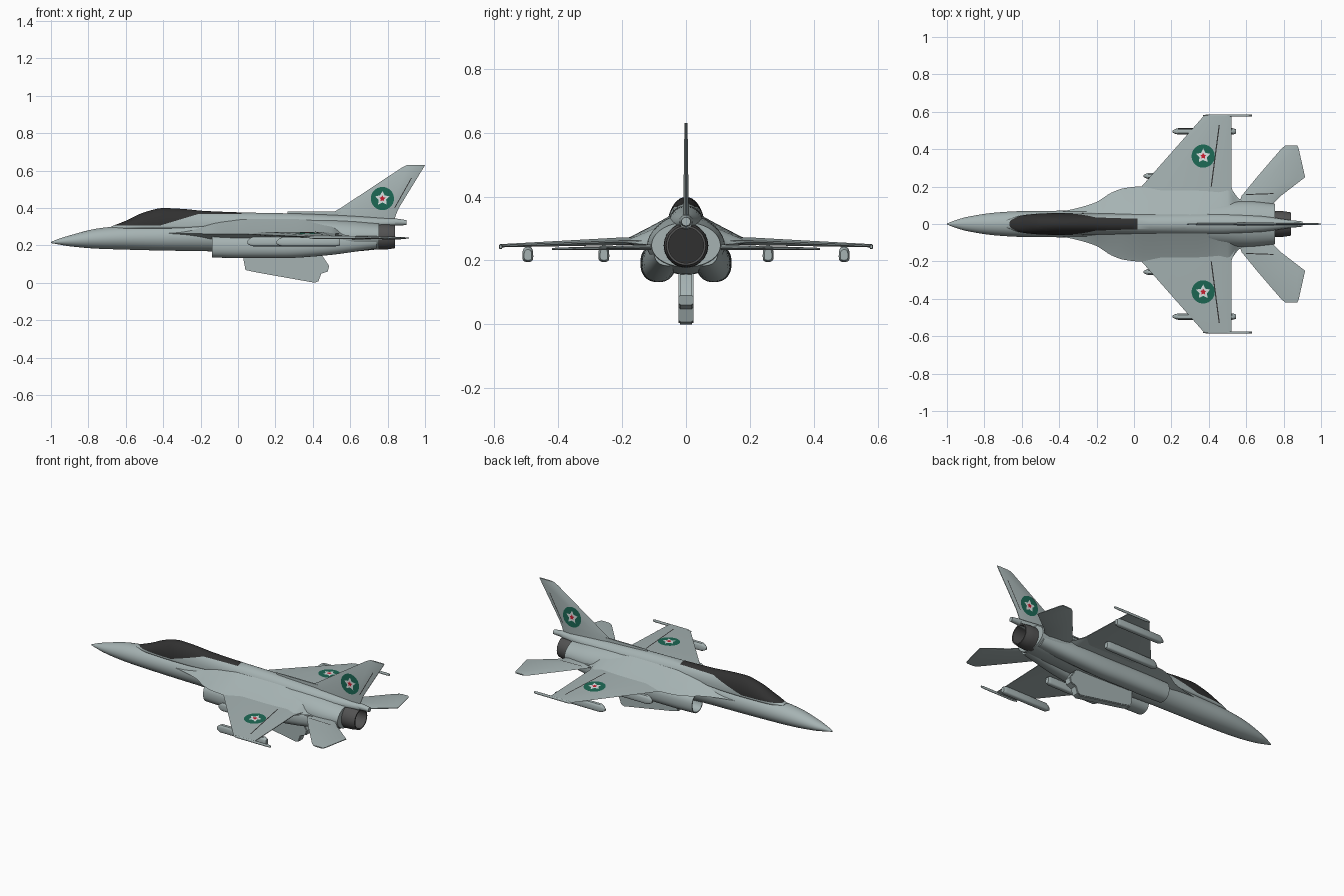
import bpy, bmesh, math
from mathutils import Matrix, Vector

if "Cube" in bpy.data.objects:
    bpy.data.objects.remove(bpy.data.objects["Cube"])


def material(name, rgb):
    m = bpy.data.materials.new(name)
    m.diffuse_color = (*rgb, 1)
    m.use_nodes = True
    m.node_tree.nodes["Principled BSDF"].inputs["Base Color"].default_value = m.diffuse_color
    return m


GREY = material("airframe_grey", (0.38, 0.45, 0.45))
DARK = material("canopy_dark", (0.03, 0.03, 0.03))
METAL = material("nozzle_metal", (0.085, 0.085, 0.085))
GREEN = material("roundel_green", (0.012, 0.14, 0.09))
WHITE = material("roundel_white", (0.7, 0.75, 0.75))
RED = material("roundel_red", (0.6, 0.012, 0.03))


def finish(name, bm, mats, mirror=False, recalc=True):
    if recalc:
        bmesh.ops.recalc_face_normals(bm, faces=bm.faces)
    me = bpy.data.meshes.new(name)
    bm.to_mesh(me)
    bm.free()
    for m in mats:
        me.materials.append(m)
    ob = bpy.data.objects.new(name, me)
    bpy.context.collection.objects.link(ob)
    if mirror:
        mod = ob.modifiers.new("mirror", 'MIRROR')
        mod.use_axis = (False, True, False)
        mod.use_clip = False
    return ob


def skin(bm, rings):
    """Join rings of points into a closed, capped tube."""
    rows = [[bm.verts.new(p) for p in r] for r in rings]
    n = len(rows[0])
    for a, b in zip(rows, rows[1:]):
        for i in range(n):
            j = (i + 1) % n
            bm.faces.new((a[i], a[j], b[j], b[i]))
    first, last = bm.faces.new(rows[0]), bm.faces.new(rows[-1])
    bmesh.ops.recalc_face_normals(bm, faces=bm.faces)
    return first, last


def refine(st, steps):
    """Monotone smooth interpolation between stations along x."""
    def slope(i, k):
        sec = [(st[j + 1][k] - st[j][k]) / (st[j + 1][0] - st[j][0])
               for j in (i - 1, i) if 0 <= j < len(st) - 1]
        if len(sec) == 1:
            return sec[0]
        a, b = sec
        return 0 if a * b <= 0 else 2 * a * b / (a + b)
    out = []
    for i in range(len(st) - 1):
        p, q = st[i], st[i + 1]
        d = q[0] - p[0]
        for s in range(steps):
            t = s / steps
            h = t * t * (3 - 2 * t)
            out.append([p[0] + d * t] + [
                p[k] * (1 - h) + q[k] * h + d * (t * (1 - t) ** 2 * slope(i, k)
                                                 - t * t * (1 - t) * slope(i + 1, k))
                for k in range(1, len(p))])
    return out + [list(st[-1])]


def loft(stations, p=2.0, n=36, steps=5):
    """Stations are (x, y centre, z centre, half width, height up, height down)."""
    def power(v):
        return math.copysign(abs(v) ** (2 / p), v) if abs(v) > 1e-6 else 0
    rings = []
    for x, cy, cz, w, up, down in refine(stations, steps):
        ring = []
        for i in range(n):
            a = 2 * math.pi * i / n
            s = power(math.sin(a))
            ring.append((x, cy + w * power(math.cos(a)), cz + s * (up if s > 0 else down)))
        rings.append(ring)
    bm = bmesh.new()
    return (bm, *skin(bm, rings))


def hollow(bm, cap, rim, depth):
    """Open up an end cap into a recess with a dark floor."""
    bmesh.ops.inset_region(bm, faces=[cap], thickness=rim)
    new = bmesh.ops.extrude_discrete_faces(bm, faces=[cap])["faces"][0]
    bmesh.ops.translate(bm, verts=new.verts, vec=(depth, 0, 0))
    new.material_index = 1


def airfoil(name, sections, upright=False, mirror=False):
    """Sections are (span, leading x, trailing x, offset, half thickness)."""
    rings = []
    for span, le, te, off, t in sections:
        prof = [(0, 0), (.25, t), (.85, t), (1, .002), (1, -.002), (.85, -t), (.25, -t)]
        pts = [(le + (te - le) * u, off + v) for u, v in prof]
        rings.append([(x, v, span) if upright else (x, span, v) for x, v in pts])
    bm = bmesh.new()
    skin(bm, rings)
    return finish(name, bm, [GREY], mirror)


# Forward and centre fuselage
bm, _, _ = loft([(-1, 0, .215, .003, .003, .003), (-.96, 0, .219, .018, .015, .014),
                 (-.9, 0, .224, .036, .029, .029), (-.75, 0, .235, .06, .055, .053),
                 (-.6, 0, .24, .069, .065, .063), (-.4, 0, .242, .071, .07, .07),
                 (-.15, 0, .245, .076, .085, .077), (.1, 0, .245, .09, .1, .085),
                 (.4, 0, .245, .115, .1, .09), (.6, 0, .245, .122, .09, .08),
                 (.755, 0, .247, .108, .072, .068)])
finish("fuselage", bm, [GREY])

# Canopy running into the spine; glass area is cut in and coloured dark
bm, _, _ = loft([(-.68, 0, .295, .02, .005, .01), (-.6, 0, .298, .046, .033, .02),
                 (-.5, 0, .3, .056, .077, .02), (-.4, 0, .3, .059, .099, .02),
                 (-.3, 0, .3, .058, .095, .02), (-.18, 0, .305, .056, .079, .02),
                 (.02, 0, .31, .056, .066, .02), (.4, 0, .315, .056, .052, .02),
                 (.65, 0, .315, .045, .04, .02), (.84, 0, .32, .02, .022, .018)], steps=6)
for co, no in (((0, 0, .305), (0, 0, 1)), ((-.42, 0, .305), (-.3, 0, 1)),
               ((0, 0, .367), (0, 0, 1)), ((.02, 0, 0), (1, 0, 0))):
    bmesh.ops.bisect_plane(bm, geom=bm.verts[:] + bm.edges[:] + bm.faces[:],
                           plane_co=co, plane_no=no)
for f in bm.faces:
    c = f.calc_center_median()
    edge = max(.305, min(.305 + .3 * (c.x + .42), .367))
    f.material_index = int(c.x < .02 and c.z > edge)
finish("canopy_and_spine", bm, [GREY, DARK])

# Blended strakes with concave cross-section
bm, _, _ = loft([(-.42, 0, .264, .06, .02, .02), (-.3, 0, .263, .086, .04, .03),
                 (-.2, 0, .262, .118, .07, .05), (-.12, 0, .261, .168, .09, .06),
                 (-.05, 0, .26, .192, .1, .06), (.05, 0, .26, .202, .11, .06),
                 (.3, 0, .26, .205, .11, .06), (.5, 0, .257, .202, .09, .05),
                 (.57, 0, .25, .13, .07, .05), (.75, 0, .245, .11, .05, .04)], p=.95, n=48)
finish("strakes", bm, [GREY])

# Side air intakes and ducts
bm, front, _ = loft([(-.14, .088, .192, .053, .06, .057), (0, .088, .192, .055, .06, .06),
                     (.25, .086, .192, .054, .06, .06), (.45, .08, .2, .052, .06, .056),
                     (.74, .055, .225, .045, .05, .042)], p=2.3)
hollow(bm, front, .006, .07)
finish("air_intake", bm, [GREY, METAL], mirror=True)

# Engine nozzle
bm, _, end = loft([(.74, 0, .247, .07, .07, .07), (.79, 0, .247, .069, .069, .069),
                   (.84, 0, .247, .062, .062, .062)], steps=3)
hollow(bm, end, .007, -.075)
finish("nozzle", bm, [METAL, DARK])

# Tail housing above the nozzle
bm, _, _ = loft([(.68, 0, .325, .03, .02, .03), (.84, 0, .325, .02, .018, .02),
                 (.9, 0, .322, .014, .013, .014)], n=20)
finish("tail_housing", bm, [GREY])

# Wings, tailplanes, fin
airfoil("wing", [(.08, -.02, .56, .26, .012), (.2, .04, .52, .26, .012),
                 (.58, .375, .52, .246, .005)], mirror=True)
airfoil("tailplane", [(.1, .56, .735, .241, .009), (.15, .575, .785, .24, .008),
                      (.25, .657, .915, .239, .006), (.405, .79, .88, .236, .004),
                      (.42, .81, .872, .236, .003)], mirror=True)
airfoil("fin", [(.32, .44, .83, 0, .009), (.365, .49, .845, 0, .009), (.4, .55, .86, 0, .008),
                (.615, .875, .992, 0, .005), (.63, .905, 1.0, 0, .004)], upright=True)
airfoil("fin_fillet", [(.35, .26, .6, 0, .006), (.382, .265, .6, 0, .004)], upright=True)

# Wingtip rails and underwing stores
def slender(name, x0, x1, y, z, w, up, down, p):
    bm, _, _ = loft([(x0, y, z, w * .3, up * .3, down * .3), (x0 + .03, y, z, w, up, down),
                     (x1 - .02, y, z, w, up, down), (x1, y, z, w * .7, up * .7, down * .7)],
                    p=p, n=16, steps=2)
    finish(name, bm, [GREY], mirror=True)


slender("tip_rail", .37, .63, .58, .243, .006, .008, .008, 2)
slender("inner_store", .05, .42, .257, .213, .017, .034, .018, 3)
slender("outer_store", .205, .545, .495, .213, .017, .03, .018, 3)

# Belly pod
bm = bmesh.new()
side = [(.03, .17), (.03, .12), (.04, .068), (.1, .055), (.41, 0), (.43, .008), (.445, .048),
        (.48, .06), (.487, .09), (.45, .145), (.42, .17)]
skin(bm, [[(x, y, z) for x, z in side] for y in (-.023, .023)])
bmesh.ops.bevel(bm, geom=[e for e in bm.edges if abs(e.verts[0].co.y - e.verts[1].co.y) < .001],
                offset=.004, segments=2, affect='EDGES')
finish("belly_pod", bm, [GREY])


# Roundels: green disc, white star, red star, as stacked thin faces
def roundel(name, matrix):
    bm = bmesh.new()
    layers = [(.062, .062, 40), (.04, .021, 10), (.017, .009, 10)]
    for k, (r1, r2, n) in enumerate(layers):
        pts = []
        for i in range(n):
            a = math.pi / 2 + 2 * math.pi * i / n
            r = r2 if i % 2 else r1
            pts.append(bm.verts.new((r * math.cos(a), r * math.sin(a), .0012 * k)))
        bm.faces.new(pts).material_index = k
    bm.transform(matrix)
    finish(name, bm, [GREEN, WHITE, RED], recalc=False)


def wing_top(y):
    return .272 - .021 * (abs(y) - .2) / .38


tilt = math.atan(.021 / .38)
for s, label in ((1, "left"), (-1, "right")):
    y = s * .363
    roundel("wing_roundel_" + label, Matrix.Translation((.37, y, wing_top(y) + .0015))
            @ Matrix.Rotation(-s * tilt, 4, 'X'))
    turn = Matrix.Rotation(math.pi / 2, 4, 'X')
    if s > 0:
        turn = Matrix.Rotation(math.pi, 4, 'Z') @ turn
    roundel("fin_roundel_" + label, Matrix.Translation((.772, s * .0095, .45)) @ turn)


# Dark control-surface lines
def strip(name, a, b, side):
    bm = bmesh.new()
    a, b, side = Vector(a), Vector(b), Vector(side)
    bm.faces.new([bm.verts.new(p) for p in (a, a + side, b + side, b)])
    finish(name, bm, [DARK], mirror=True)


strip("flap_line", (.41, .2, wing_top(.2) + .001), (.453, .53, wing_top(.53) + .001), (.006, 0, 0))
strip("rudder_line", (.835, .0088, .4), (.925, .0068, .56), (.005, 0, 0))
strip("tailplane_line", (.6, .155, .2495), (.745, .16, .2495), (0, .005, 0))

# Smooth shading with sharp edges kept
for ob in bpy.context.collection.objects:
    ob.select_set(True)
    bpy.context.view_layer.objects.active = ob
bpy.ops.object.shade_smooth_by_angle(angle=math.radians(32))
